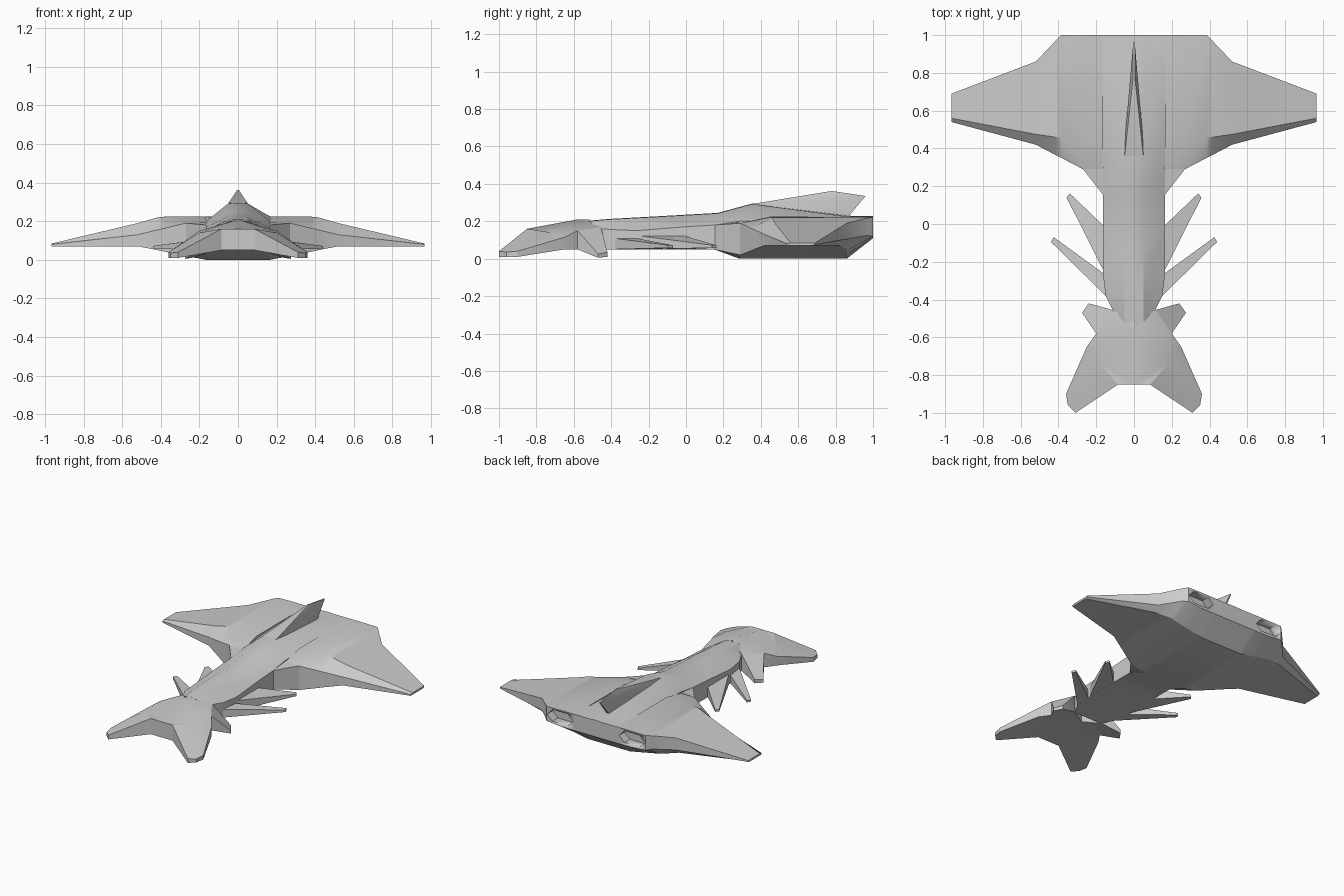
import bpy, bmesh

if "Cube" in bpy.data.objects:
    bpy.data.objects.remove(bpy.data.objects["Cube"])


def make(name, verts, faces, mirror=False, hull=False):
    """Build a mesh object, optionally mirrored across x = 0."""
    bm = bmesh.new()
    for s in ((1, -1) if mirror else (1,)):
        vs = [bm.verts.new((s * x, y, z)) for x, y, z in verts]
        for f in faces:
            bm.faces.new([vs[i] for i in f])
    if hull:
        bmesh.ops.convex_hull(bm, input=bm.verts[:])
    bmesh.ops.remove_doubles(bm, verts=bm.verts[:], dist=0.0005)
    bmesh.ops.recalc_face_normals(bm, faces=bm.faces[:])
    me = bpy.data.meshes.new(name)
    bm.to_mesh(me)
    bm.free()
    ob = bpy.data.objects.new(name, me)
    bpy.context.collection.objects.link(ob)
    bpy.ops.object.select_all(action='DESELECT')
    ob.select_set(True)
    bpy.context.view_layer.objects.active = ob
    bpy.ops.object.shade_smooth_by_angle(angle=0.45)
    return ob


def loft(name, rings, mirror=False):
    """Skin a row of closed rings and cap both ends."""
    n = len(rings[0])
    faces = [[i * n + j, i * n + (j + 1) % n, (i + 1) * n + (j + 1) % n, (i + 1) * n + j]
             for i in range(len(rings) - 1) for j in range(n)]
    last = (len(rings) - 1) * n
    faces += [list(range(n)), list(range(last, last + n))]
    return make(name, [p for r in rings for p in r], faces, mirror)


# Fuselage: shoulder y, half width, shoulder z, ridge y, ridge z, belly z
rings = []
for y, w, zs, yc, zt, zb in [
        (-.46, .11, .17, -.52, .213, .06),
        (-.38, .15, .165, -.42, .222, .06),
        (-.26, .165, .16, -.33, .227, .06),
        (-.01, .165, .18, -.13, .238, .06),
        (.15, .165, .19, .17, .255, .06),
        (.285, .165, .21, .355, .305, .01),
        (.86, .165, .235, .86, .24, .01),
        (1.0, .165, .235, 1.0, .237, .12)]:
    half = [(.05, yc, zt - .003), (w, y, zs), (w, y, zb)]
    rings.append([(0, yc, zt)] + half + [(-a, b, c) for a, b, c in reversed(half)])
loft("fuselage", rings)

# Wings: sections along x, each as (y, z) points from front bottom round to rear
sections = [
    (.165, [(.285, .01), (.29, .2), (.45, .235), (1, .235), (1, .12), (.86, .01)]),
    (.27, [(.29, .03), (.29, .2), (.45, .235), (1, .235), (1, .12), (.86, .03)]),
    (.385, [(.35, .053), (.35, .172), (.46, .233), (1, .233), (1, .13), (.86, .053)]),
    (.415, [(.365, .06), (.365, .165), (.46, .23), (.97, .228), (.97, .135), (.86, .06)]),
    (.52, [(.42, .08), (.42, .14), (.475, .2), (.86, .2), (.86, .115), (.82, .08)]),
    (.967, [(.54, .08), (.54, .09), (.56, .094), (.69, .094), (.69, .085), (.67, .08)])]
wings = loft("wings", [[(x, y, z) for y, z in s] for x, s in sections], True)

# Hexagonal engine exhausts sunk into the rear faces
hexagon = [(.18, .18), (.22, .222), (.34, .222), (.38, .18), (.34, .14), (.22, .14)]
cutter = loft("exhaust_cutter", [[(x, y, z) for x, z in hexagon] for y in (.94, 1.05)], True)
cutter.hide_render = True
cutter.hide_viewport = True
cut = wings.modifiers.new("exhausts", 'BOOLEAN')
cut.operation = 'DIFFERENCE'
cut.solver = 'EXACT'
cut.object = cutter

# Wedges that flare the fuselage out to the wing roots
make("wing_root_wedges",
     [(.16, .15, .06), (.16, .15, .19), (.16, .29, .01), (.16, .29, .205),
      (.27, .29, .03), (.27, .29, .2)],
     [(0, 1, 3, 2), (0, 4, 5, 1), (2, 3, 5, 4), (1, 5, 3), (0, 2, 4)], True)

# Tail fin
make("tail_fin",
     [(s * x, y, z) for s in (1, -1) for x, y, z in
      [(.05, .355, .303), (.055, .37, .27), (.01, .86, .225), (.004, .78, .372), (.004, .96, .345)]],
     [], hull=True)

# Swept side spikes: base edge and tip edge in plan, base top z
for name, front, back, tip_out, tip_in, zt in [
        ("rear_spikes", (.15, -.27), (.15, -.02), (.357, .14), (.34, .162), .135),
        ("front_spikes", (.14, -.39), (.15, -.27), (.44, -.095), (.425, -.07), .12)]:
    ends = [(front, back, .06, zt), (tip_out, tip_in, .068, .082)]
    loft(name, [[(*a, lo), (*b, lo), (*b, hi), (*a, hi)]
                for (a, b, lo, hi) in ends], True)

# Head: plan points as (x, y, top z, bottom z), half only
plan = [(0, -.85, .17, .06), (.085, -.85, .17, .06), (.31, -1, .05, .02),
        (.35, -.96, .045, .02), (.36, -.9, .05, .02), (.25, -.65, .125, .06),
        (.2, -.58, .16, .06), (.2, -.72, .15, .06), (.275, -.47, .035, .015),
        (.24, -.42, .045, .02), (.115, -.455, .178, .06), (0, -.52, .22, .06),
        (0, -.58, .22, .06), (.31, -.91, .068, .02)]
top = [(0, 1, 7), (0, 7, 12), (12, 7, 6), (12, 6, 10, 11), (1, 2, 13, 7), (2, 3, 4, 13),
       (7, 13, 4, 5), (7, 5, 6), (6, 8, 9, 10)]
rim = [0, 1, 2, 3, 4, 5, 6, 8, 9, 10, 11]
n = len(plan)
faces = top + [tuple(i + n for i in f) for f in top]
faces += [(a, b, b + n, a + n) for a, b in zip(rim, rim[1:])]
make("head", [(x, y, t) for x, y, t, b in plan] + [(x, y, b) for x, y, t, b in plan], faces, True)

# Rest the model on the ground
for ob in bpy.data.objects:
    ob.location.z = -.01
